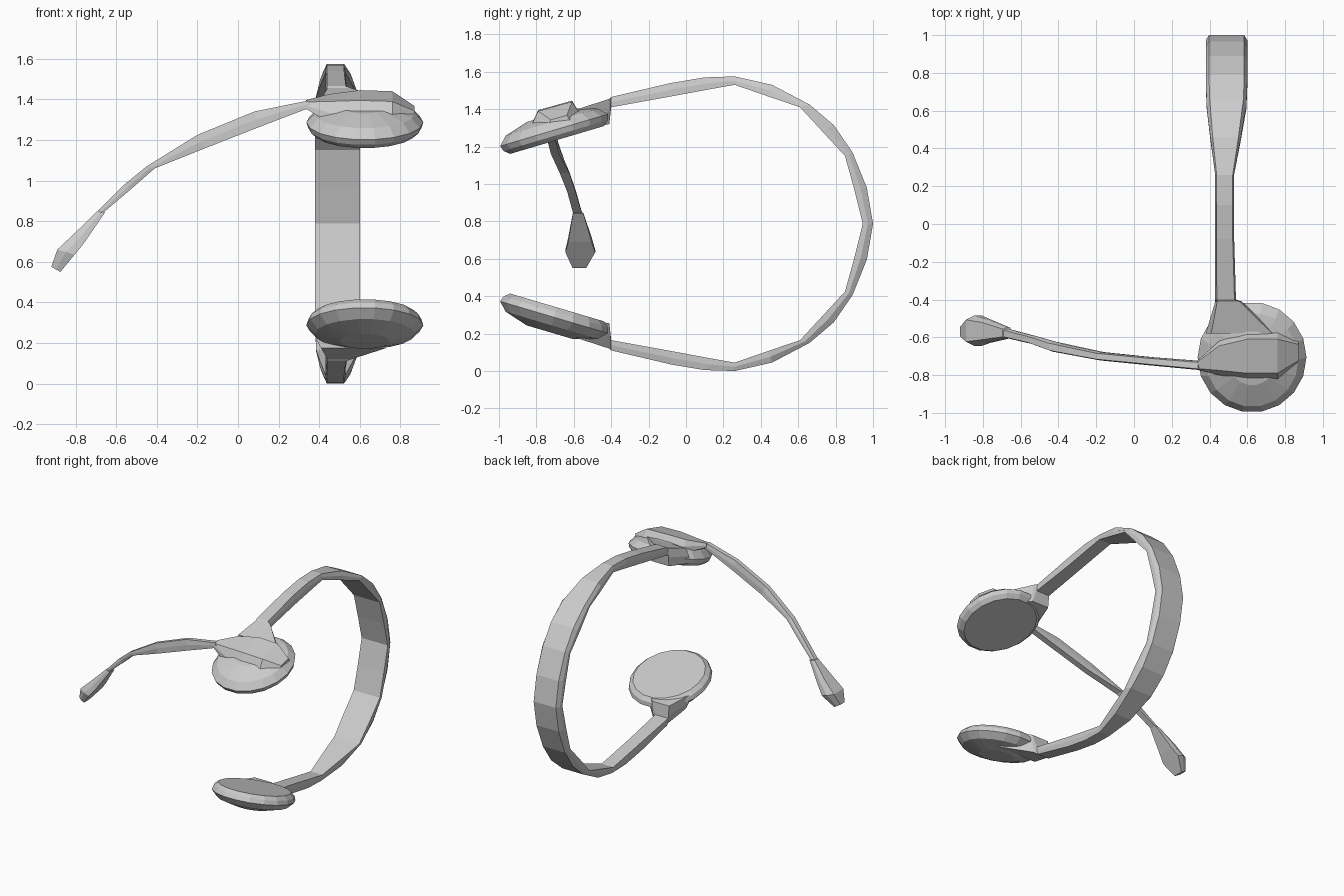
import bpy, bmesh, math
from mathutils import Vector, Matrix

MID_Z = 0.7875  # mirror height of the band and cups


def finish(name, bm):
    bmesh.ops.recalc_face_normals(bm, faces=bm.faces)
    me = bpy.data.meshes.new(name)
    bm.to_mesh(me)
    bm.free()
    ob = bpy.data.objects.new(name, me)
    bpy.context.collection.objects.link(ob)
    return ob


def loft(name, rings):
    bm = bmesh.new()
    rows = [[bm.verts.new(p) for p in r] for r in rings]
    n = len(rows[0])
    for a, b in zip(rows, rows[1:]):
        for i in range(n):
            j = (i + 1) % n
            bm.faces.new((a[i], a[j], b[j], b[i]))
    bm.faces.new(rows[0])
    bm.faces.new(rows[-1])
    return finish(name, bm)


def section(inner, outer, w, top=0.72):
    """Six-sided strap section: flat inside, chamfered outside."""
    a, b, w = Vector(inner), Vector(outer), Vector(w)
    m = a.lerp(b, 0.5)
    return [a - w, a + w, m + w, b + w * top, b - w * top, m - w]


# Headband with flared necks: inner y, z, outer y, z, x min, x max
half = [
    (-0.58, 1.29, -0.58, 1.40, 0.38, 0.76),
    (-0.41, 1.32, -0.41, 1.455, 0.43, 0.57),
    (-0.40, 1.41, -0.40, 1.465, 0.43, 0.54),
    (-0.07, 1.47, -0.08, 1.54, 0.43, 0.53),
    (0.13, 1.507, 0.10, 1.57, 0.43, 0.53),
    (0.26, 1.53, 0.26, 1.575, 0.43, 0.53),
    (0.44, 1.468, 0.46, 1.53, 0.405, 0.565),
    (0.61, 1.41, 0.66, 1.425, 0.385, 0.595),
    (0.73, 1.28, 0.79, 1.315, 0.38, 0.60),
    (0.85, 1.15, 0.89, 1.17, 0.38, 0.60),
    (0.90, 0.97, 0.967, 0.98, 0.38, 0.60),
]
middle = [(0.945, MID_Z, 1.0, MID_Z, 0.38, 0.60)]
lower = [(a, 2 * MID_Z - b, c, 2 * MID_Z - d, e, f)
         for a, b, c, d, e, f in reversed(half)]
loft("headband", [
    section(((e + f) / 2, a, b), ((e + f) / 2, c, d), ((f - e) / 2, 0, 0), 0.85)
    for a, b, c, d, e, f in half + middle + lower])


# Ear cups: tilted faceted discs, flat inside and domed outside
def ear_cup(name, flip):
    profile = [(0.265, 0.0), (0.295, 0.025), (0.305, 0.055),
               (0.26, 0.10), (0.13, 0.138)]
    tilt = Matrix.Translation((0.625, -0.69, 1.235)) @ Matrix.Rotation(math.radians(16.5), 4, 'X')
    rings = []
    for r, h in profile:
        ring = []
        for i in range(18):
            t = math.tau * i / 18
            p = tilt @ Vector((0.945 * r * math.cos(t), r * math.sin(t), h))
            if flip:
                p.z = 2 * MID_Z - p.z
            ring.append(p)
        rings.append(ring)
    loft(name, rings)


ear_cup("upper_ear_cup", False)
ear_cup("lower_ear_cup", True)

# Boom housing on the upper cup: x, y centre, bottom z, top z, half width
loft("boom_housing", [
    section((x, y, z0), (x, y, z1), (0, w, w * 0.28))
    for x, y, z0, z1, w in [
        (0.335, -0.748, 1.36, 1.392, 0.024),
        (0.45, -0.71, 1.31, 1.408, 0.09),
        (0.60, -0.70, 1.29, 1.42, 0.125),
        (0.76, -0.70, 1.29, 1.415, 0.125),
        (0.87, -0.68, 1.29, 1.355, 0.06)]])


# Boom and microphone: inner x, z, outer x, z, y centre, half width
def rod(name, rows):
    loft(name, [section((a, y, b), (c, y, d), (0, w, 0))
                for a, b, c, d, y, w in rows])


rod("microphone_boom", [
    (0.37, 1.365, 0.34, 1.393, -0.75, 0.024),
    (0.10, 1.262, 0.08, 1.34, -0.727, 0.022),
    (-0.16, 1.16, -0.20, 1.225, -0.70, 0.022),
    (-0.41, 1.06, -0.45, 1.07, -0.65, 0.026),
    (-0.53, 0.955, -0.56, 0.98, -0.612, 0.022),
    (-0.66, 0.845, -0.69, 0.85, -0.58, 0.024)])
rod("microphone", [
    (-0.655, 0.843, -0.695, 0.848, -0.577, 0.028),
    (-0.76, 0.69, -0.80, 0.745, -0.567, 0.062),
    (-0.805, 0.635, -0.89, 0.66, -0.565, 0.08),
    (-0.875, 0.55, -0.92, 0.575, -0.57, 0.036)])
